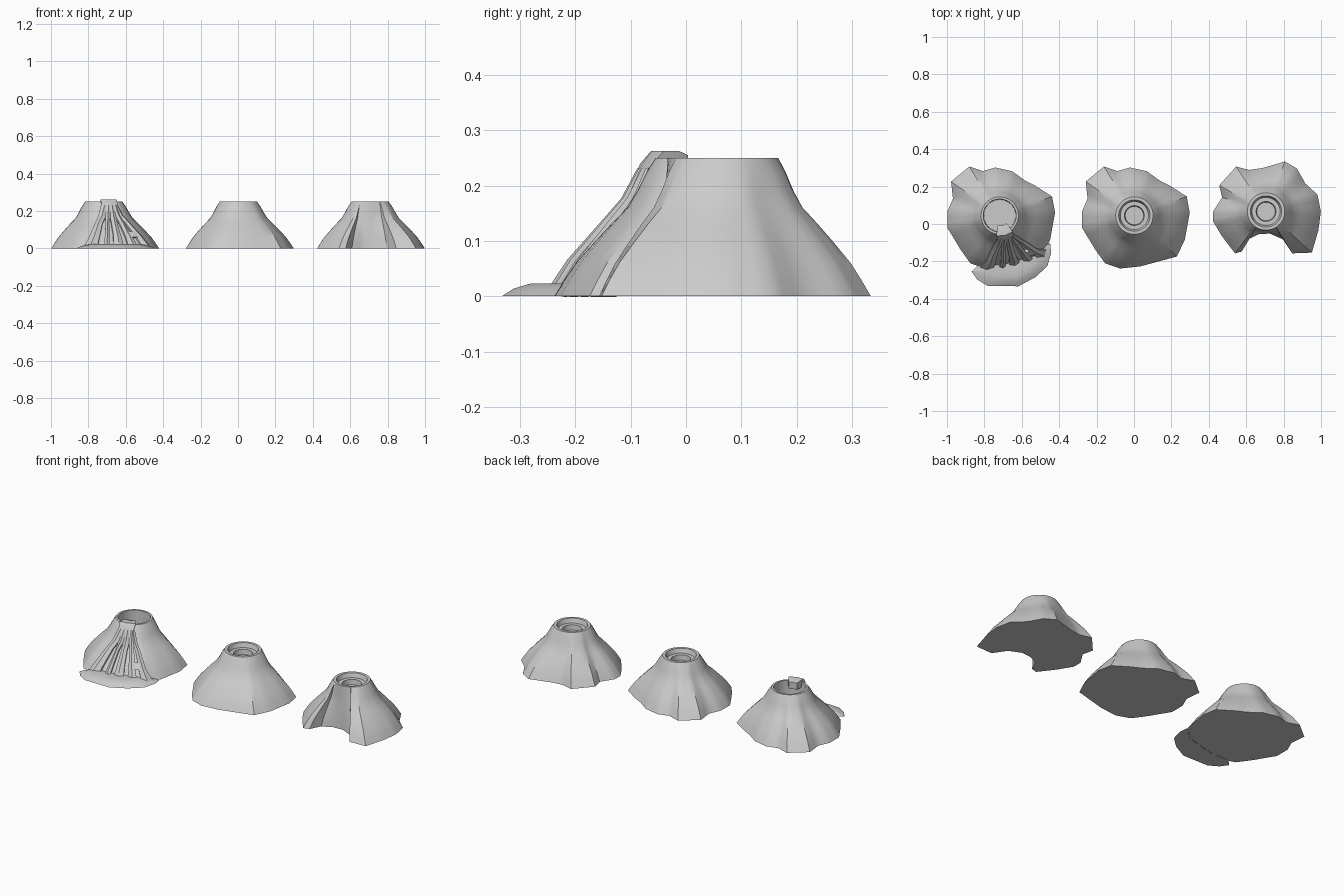
import bpy, bmesh
from math import sin, cos, atan2, radians, pi, hypot

if "Cube" in bpy.data.objects:
    bpy.data.objects.remove(bpy.data.objects["Cube"])

RIM = 0.1
# slope profile: height, share of the way from rim to foot
SLOPE = [(0, 1), (0.03, 0.9), (0.06, 0.79), (0.1, 0.6), (0.13, 0.45),
         (0.16, 0.29), (0.19, 0.19), (0.225, 0.09), (0.25, 0)]

# foot outlines relative to the crater centre, anticlockwise
FOOT = [(0.296, 0.016), (0.28, 0.102), (0.19, 0.16), (0.136, 0.187), (0.067, 0.237),
        (-0.024, 0.257), (-0.09, 0.238), (-0.163, 0.262), (-0.26, 0.182), (-0.25, 0.09),
        (-0.28, 0.022), (-0.28, -0.065), (-0.21, -0.181), (-0.157, -0.255),
        (-0.077, -0.283), (0.03, -0.272), (0.227, -0.219), (0.27, -0.128)]
CAVE_FOOT = [(0.293, 0.0), (0.275, 0.09), (0.21, 0.15), (0.165, 0.23), (0.101, 0.267),
             (-0.02, 0.232), (-0.09, 0.222), (-0.16, 0.24), (-0.25, 0.14), (-0.235, 0.075),
             (-0.283, 0.0), (-0.283, -0.053), (-0.235, -0.133), (-0.166, -0.224),
             (-0.13, -0.214), (-0.097, -0.15), (-0.04, -0.122), (0.02, -0.118),
             (0.09, -0.149), (0.14, -0.224), (0.245, -0.22), (0.28, -0.1)]


def make_object(name, rings, loc, angle=32):
    """Loft closed rings of equal length and cap both ends."""
    bm = bmesh.new()
    vs = [[bm.verts.new(p) for p in ring] for ring in rings]
    n = len(vs[0])
    for a, b in zip(vs, vs[1:]):
        for i in range(n):
            j = (i + 1) % n
            bm.faces.new((a[i], a[j], b[j], b[i]))
    bm.faces.new(vs[0][::-1])
    bm.faces.new(vs[-1])
    bmesh.ops.recalc_face_normals(bm, faces=bm.faces)
    me = bpy.data.meshes.new(name)
    bm.to_mesh(me)
    bm.free()
    ob = bpy.data.objects.new(name, me)
    ob.location = loc
    bpy.context.collection.objects.link(ob)
    bpy.context.view_layer.objects.active = ob
    ob.select_set(True)
    bpy.ops.object.shade_smooth_by_angle(angle=radians(angle))
    ob.select_set(False)
    return ob


def subdivide(pts, k=3):
    out = []
    for p, q in zip(pts, pts[1:] + pts[:1]):
        out += [(p[0] + (q[0] - p[0]) * i / k, p[1] + (q[1] - p[1]) * i / k)
                for i in range(k)]
    return out


def mountain(name, foot, loc, crater):
    pts = subdivide(foot)
    ang = [atan2(y, x) for x, y in pts]
    rings = []
    for z, f in SLOPE:
        rings.append([(RIM * cos(a) * (1 - f) + x * f, RIM * sin(a) * (1 - f) + y * f, z)
                      for a, (x, y) in zip(ang, pts)])
    for r, z in crater:
        rings.append([(r * cos(a), r * sin(a), z) for a in ang])
    return make_object(name, rings, loc)


# three volcanoes
STEPPED = [(0.084, 0.25), (0.075, 0.225), (0.053, 0.225), (0.049, 0.195)]
OPEN = [(0.088, 0.25), (0.085, 0.14)]
LEFT = (-0.718, 0.045, 0)
mountain("lava_volcano", FOOT, LEFT, OPEN)
mountain("plain_volcano", FOOT, (0.002, 0.045, 0), STEPPED)
mountain("cave_volcano", CAVE_FOOT, (0.706, 0.067, 0), STEPPED)


def slope_point(deg, z, off):
    """Point on the volcano flank in direction deg, pushed outwards by off."""
    dx, dy = cos(radians(deg)), sin(radians(deg))
    base = 0.25
    for (ax, ay), (bx, by) in zip(FOOT, FOOT[1:] + FOOT[:1]):
        den = dx * (by - ay) - dy * (bx - ax)
        t = (ax * (by - ay) - ay * (bx - ax)) / den if abs(den) > 1e-9 else -1
        s = (dy * ax - dx * ay) / den if abs(den) > 1e-9 else -1
        if t > 0 and 0 <= s <= 1:
            base = t
            break
    for (z0, f0), (z1, f1) in zip(SLOPE, SLOPE[1:]):
        if z0 <= z <= z1:
            f = f0 + (f1 - f0) * (z - z0) / (z1 - z0)
            break
    r = RIM + f * (base - RIM) + off
    return (r * dx, r * dy, z + off * 0.4)


def lava_finger(name, stations):
    """stations: height, middle angle, half width in degrees"""
    rings = []
    for z, mid, hw in stations:
        rings.append([slope_point(mid - hw, z, -0.012), slope_point(mid - hw, z, 0.01),
                      slope_point(mid, z, 0.017),
                      slope_point(mid + hw, z, 0.01), slope_point(mid + hw, z, -0.012)])
    make_object(name, rings, LEFT)


# lava spilling over the rim
neck = []
for r0, r1, z0, z1, hw in [(0.055, 0.085, 0.215, 0.22, 26), (0.055, 0.09, 0.255, 0.235, 26),
                           (0.075, 0.085, 0.262, 0.235, 26), (0.11, 0.09, 0.262, 0.235, 24),
                           (0.128, 0.095, 0.24, 0.215, 20), (0.148, 0.11, 0.195, 0.185, 19)]:
    neck.append([(r * cos(radians(a)), r * sin(radians(a)), z) for r, z, a in
                 [(r1, z1, -75 - hw), (r0, z0, -75 - hw), (r0, z0, -75),
                  (r0, z0, -75 + hw), (r1, z1, -75 + hw)]])
make_object("lava_spout", neck, LEFT)

# fingers running down the front
FINGERS = [((-88, 9), (-98, 6), (-104, 7)), ((-79, 8), (-84, 3), (-87, 3.5)),
           ((-70, 8), (-72, 5), (-73, 6)), ((-62, 7), (-59, 4), (-57, 5)),
           ((-58, 5), (-49, 4), (-42, 6))]
for i, (top, mid, low) in enumerate(FINGERS):
    lava_finger(f"lava_finger_{i + 1}",
                [(0.225, *top), (0.17, (top[0] + mid[0]) / 2, (top[1] + mid[1]) / 2),
                 (0.13, *mid), (0.06, (low[0] + mid[0]) / 2, mid[1]), (0.003, *low)])
# small bridge joining two fingers
lava_finger("lava_bridge", [(0.085, -53, 8), (0.07, -52, 8), (0.055, -50, 9)])

# pool at the foot
POOL = [(-0.12, -0.27), (-0.15, -0.3), (-0.12, -0.342), (-0.065, -0.376), (0.1, -0.378),
        (0.19, -0.33), (0.255, -0.27), (0.275, -0.2), (0.27, -0.15), (0.2, -0.15), (0, -0.2)]
cx, cy = 0.07, -0.24
rings = [[(cx + (x - cx) * k, cy + (y - cy) * k, z) for x, y in subdivide(POOL, 2)]
         for k, z in [(1, 0), (0.84, 0.014), (0.62, 0.023), (0.3, 0.022)]]
make_object("lava_pool", rings, LEFT)
